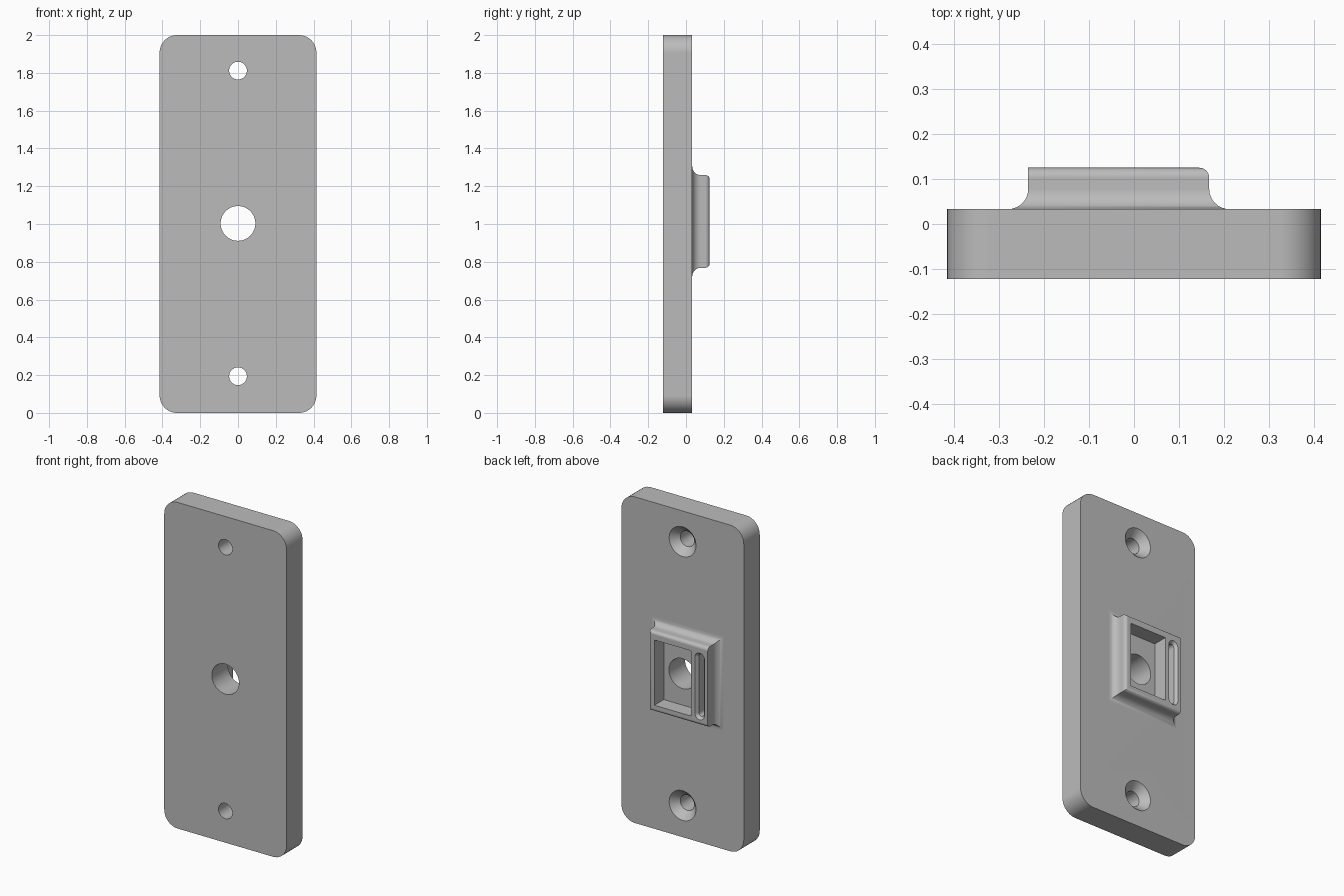
import bpy
import bmesh
import math

if "Cube" in bpy.data.objects:
    bpy.data.objects.remove(bpy.data.objects["Cube"], do_unlink=True)

grey = bpy.data.materials.new("plain grey")
grey.use_nodes = True
colour = (0.5, 0.5, 0.5, 1)
grey.diffuse_color = colour
grey.node_tree.nodes["Principled BSDF"].inputs["Base Color"].default_value = colour

FRONT, BACK, TOP = -0.122, 0.033, 0.125  # depth levels of the plate and socket


def rounded_rect(x0, x1, z0, z1, r, y, steps=10):
    """Closed outline in the XZ plane at depth y."""
    if r == 0:
        return [(x0, y, z0), (x1, y, z0), (x1, y, z1), (x0, y, z1)]
    corners = [(x1 - r, z1 - r), (x0 + r, z1 - r), (x0 + r, z0 + r), (x1 - r, z0 + r)]
    points = []
    for i, (cx, cz) in enumerate(corners):
        for s in range(steps + 1):
            a = math.pi / 2 * (i + s / steps)
            points.append((cx + r * math.cos(a), y, cz + r * math.sin(a)))
    return points


def circle(z, r, y, n=48):
    return [(r * math.cos(math.tau * i / n), y, z + r * math.sin(math.tau * i / n))
            for i in range(n)]


def loft(name, rings):
    """Solid skinned through matching outlines and capped at both ends."""
    bm = bmesh.new()
    loops = [[bm.verts.new(p) for p in ring] for ring in rings]
    bm.faces.new(loops[0])
    bm.faces.new(loops[-1])
    for a, b in zip(loops, loops[1:]):
        for i in range(len(a)):
            j = (i + 1) % len(a)
            bm.faces.new((a[i], a[j], b[j], b[i]))
    bmesh.ops.remove_doubles(bm, verts=bm.verts, dist=1e-6)
    bmesh.ops.recalc_face_normals(bm, faces=bm.faces)
    mesh = bpy.data.meshes.new(name)
    bm.to_mesh(mesh)
    bm.free()
    mesh.materials.append(grey)
    obj = bpy.data.objects.new(name, mesh)
    bpy.context.collection.objects.link(obj)
    return obj


def combine(target, tool, operation):
    """Apply a boolean and discard the tool."""
    tool.hide_render = True
    mod = target.modifiers.new(operation, "BOOLEAN")
    mod.operation = operation
    mod.solver = "EXACT"
    mod.object = tool
    bpy.context.view_layer.objects.active = target
    bpy.ops.object.modifier_apply(modifier=mod.name)
    bpy.data.objects.remove(tool, do_unlink=True)


# Rounded plate
plate = loft("mounting_plate", [rounded_rect(-0.415, 0.415, 0, 2, 0.092, y)
                                for y in (FRONT, BACK)])

# Raised socket: flared foot, straight wall, rounded rim on three sides
FLARE, RIM, STEPS = 0.045, 0.022, 8
profile = [(FLARE, 0.0)]
for s in range(STEPS + 1):
    a = math.pi / 2 * s / STEPS
    profile.append((FLARE * (1 - math.sin(a)), BACK + FLARE * (1 - math.cos(a))))
for s in range(STEPS + 1):
    a = math.pi / 2 * s / STEPS
    profile.append((RIM * (math.cos(a) - 1), TOP - RIM * (1 - math.sin(a))))
socket = loft("socket", [rounded_rect(-0.235 - max(d, 0), 0.167 + d,
                                      0.768 - d, 1.259 + d, 0, y)
                         for d, y in profile])
combine(plate, socket, "UNION")

# Rectangular pocket
combine(plate, loft("pocket_cutter", [rounded_rect(-0.122, 0.127, 0.81, 1.21, 0, y)
                                      for y in (BACK + 0.001, 0.2)]), "DIFFERENCE")

# Long slot with a bevelled mouth
slot_rings = []
for half, y in ((0.018, 0.05), (0.018, 0.107), (0.032, TOP), (0.032, 0.2)):
    slot_rings.append(rounded_rect(-0.18 - half, -0.18 + half,
                                   0.835 - half, 1.18 + half, half * 0.999, y))
combine(plate, loft("slot_cutter", slot_rings), "DIFFERENCE")

# Centre hole and two countersunk screw holes
combine(plate, loft("centre_hole_cutter", [circle(1.003, 0.092, y) for y in (-0.3, 0.3)]),
        "DIFFERENCE")
for z in (0.194, 1.812):
    rings = [circle(z, r, y) for r, y in
             ((0.047, -0.3), (0.047, BACK - 0.045), (0.091, BACK), (0.091, 0.3))]
    combine(plate, loft("screw_hole_cutter", rings), "DIFFERENCE")

# Smooth curves, crisp edges, flat large faces
bpy.ops.object.select_all(action="DESELECT")
plate.select_set(True)
bpy.context.view_layer.objects.active = plate
bpy.ops.object.shade_smooth_by_angle(angle=math.radians(25))
weighted = plate.modifiers.new("weighted_normals", "WEIGHTED_NORMAL")
weighted.keep_sharp = True
